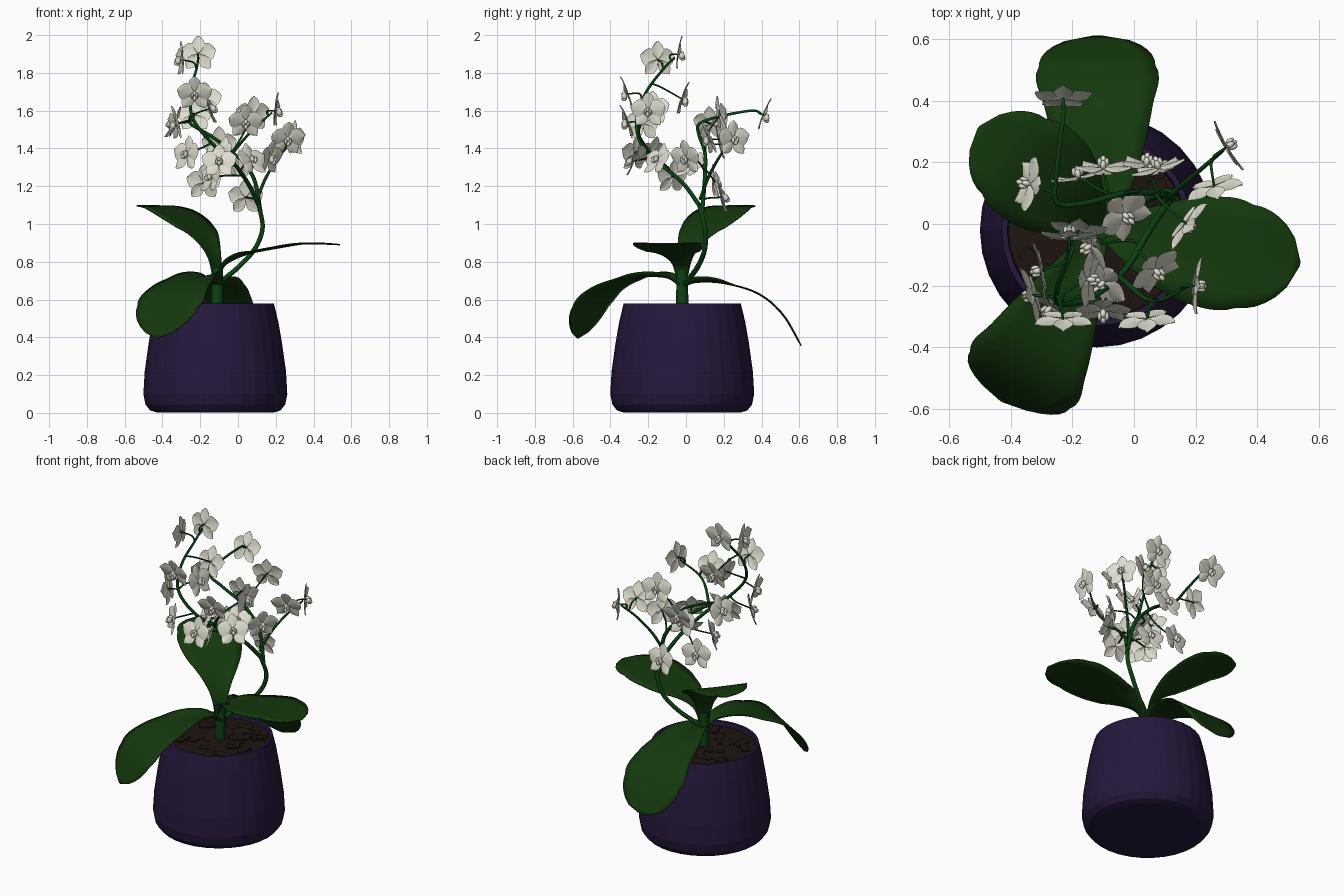
import bpy, bmesh, math, random
from mathutils import Vector, Matrix

if "Cube" in bpy.data.objects:
    bpy.data.objects.remove(bpy.data.objects["Cube"])

random.seed(4)
CX, CY = -0.12, -0.02


def material(name, rgb):
    m = bpy.data.materials.new(name)
    m.diffuse_color = (*rgb, 1)
    m.use_nodes = True
    m.node_tree.nodes["Principled BSDF"].inputs["Base Color"].default_value = m.diffuse_color
    return m


PURPLE = material("pot_purple", (0.019, 0.009, 0.045))
BROWN = material("bark_brown", (0.013, 0.007, 0.005))
LEAF = material("leaf_green", (0.007, 0.04, 0.004))
STEM = material("stem_green", (0.003, 0.055, 0.006))
WHITE = material("petal_white", (0.72, 0.72, 0.62))


def add_object(name, mesh, mat=None):
    ob = bpy.data.objects.new(name, mesh)
    bpy.context.collection.objects.link(ob)
    if mat:
        mesh.materials.append(mat)
    return ob


def finish(name, bm, mat, angle=40):
    bmesh.ops.recalc_face_normals(bm, faces=bm.faces)
    mesh = bpy.data.meshes.new(name)
    bm.to_mesh(mesh)
    bm.free()
    ob = add_object(name, mesh, mat)
    if angle:
        bpy.ops.object.select_all(action='DESELECT')
        ob.select_set(True)
        bpy.context.view_layer.objects.active = ob
        bpy.ops.object.shade_smooth_by_angle(angle=math.radians(angle))
    return ob


def smooth_path(pts, n=6):
    """Catmull-Rom samples through the points (any dimension)."""
    P = [Vector(p) for p in pts]
    P = [2 * P[0] - P[1]] + P + [2 * P[-1] - P[-2]]
    out = []
    for i in range(1, len(P) - 2):
        a, b, c, d = P[i - 1:i + 3]
        for k in range(n):
            t = k / n
            out.append(0.5 * (2 * b + (c - a) * t + (2 * a - 5 * b + 4 * c - d) * t * t
                              + (3 * b - a - 3 * c + d) * t ** 3))
    return out + [P[-2]]


def tube(name, pts, r0, r1, mat=STEM, n=6):
    path = smooth_path(pts, n)
    cu = bpy.data.curves.new(name, 'CURVE')
    cu.dimensions, cu.bevel_depth, cu.bevel_resolution, cu.use_fill_caps = '3D', 1, 2, True
    sp = cu.splines.new('POLY')
    sp.points.add(len(path) - 1)
    for i, p in enumerate(path):
        sp.points[i].co = (*p, 1)
        sp.points[i].radius = r0 + (r1 - r0) * i / (len(path) - 1)
    tmp = bpy.data.objects.new(name, cu)
    bpy.context.collection.objects.link(tmp)
    bpy.context.view_layer.update()
    mesh = bpy.data.meshes.new_from_object(tmp.evaluated_get(bpy.context.evaluated_depsgraph_get()))
    bpy.data.objects.remove(tmp)
    mesh.materials.clear()
    for p in mesh.polygons:
        p.use_smooth = True
    add_object(name, mesh, mat)
    return path


def lathe(name, profile, mat, sides=32):
    bm = bmesh.new()
    vs = [bm.verts.new((CX + r, CY, z)) for r, z in profile]
    es = [bm.edges.new(e) for e in zip(vs, vs[1:])]
    bmesh.ops.spin(bm, geom=vs + es, cent=(CX, CY, 0), axis=(0, 0, 1),
                   angle=2 * math.pi, steps=sides, use_duplicate=False)
    bmesh.ops.remove_doubles(bm, verts=bm.verts, dist=1e-5)
    return finish(name, bm, mat, 0)


# Pot and bark filling
lathe("pot", [(0, 0.002), (0.31, 0.002), (0.345, 0.013), (0.37, 0.045), (0.381, 0.1), (0.374, 0.22),
              (0.353, 0.37), (0.334, 0.48), (0.31, 0.58), (0.292, 0.58), (0.285, 0.5), (0, 0.5)], PURPLE)
lathe("soil", [(0, 0.563), (0.1, 0.561), (0.2, 0.558), (0.288, 0.553)], BROWN)
bm = bmesh.new()
for i in range(30):
    r, a = 0.24 * math.sqrt(random.random()), random.random() * 6.28
    M = (Matrix.Translation((CX + r * math.cos(a), CY + r * math.sin(a), 0.557))
         @ Matrix.Rotation(random.random() * 6.28, 4, 'Z')
         @ Matrix.Rotation(random.uniform(-.15, .15), 4, 'X') @ Matrix.Diagonal((0.09, 0.045, 0.012, 1)))
    bmesh.ops.create_cube(bm, size=1, matrix=M)
finish("bark_chips", bm, BROWN, 0)


# Leaves: centre line with half width, last section rounded off
def leaf(name, pts, widths, tip=0.5, seg=6):
    path = smooth_path([(*p, w) for p, w in zip(pts, widths)], seg)
    d = Vector(pts[-1]) - Vector(pts[0])
    side = Vector((-d.y, d.x, 0)).normalized()
    bm, rows, N = bmesh.new(), [], len(path) - 1
    for i, q in enumerate(path):
        s = max(0, (i - (N - seg)) / seg)
        w = q[3] if s == 0 else widths[-2] * max(1 - s * s, 0.006) ** tip
        c = Vector(q[:3])
        fold = 0.7 * max(0, 1 - 2.2 * i / N)
        rows.append([bm.verts.new(c + side * w * u + Vector((0, 0, w * (fold * u * u + 0.02 * abs(u)))))
                     for u in (-1, -.7, -.35, 0, .35, .7, 1)])
    for a, b in zip(rows, rows[1:]):
        for k in range(6):
            bm.faces.new((a[k], a[k + 1], b[k + 1], b[k]))
    ob = finish(name, bm, LEAF, 60)
    m = ob.modifiers.new("thickness", 'SOLIDIFY')
    m.thickness, m.offset = 0.006, 0


leaf("leaf_back_left", [(-.11, -.02, .68), (-.13, .0, .82), (-.2, .07, .95), (-.29, .145, 1.03),
                        (-.39, .22, 1.083), (-.505, .315, 1.097)], (.03, .06, .135, .18, .16, .02), .65)
leaf("leaf_right", [(-.11, -.02, .68), (-.07, -.03, .78), (.05, -.06, .84), (.2, -.085, .872),
                    (.36, -.105, .895), (.54, -.13, .89)], (.03, .05, .12, .175, .17, .02), .62)
leaf("leaf_back", [(-.11, -.02, .66), (-.11, .05, .69), (-.11, .2, .685), (-.115, .38, .63),
                   (-.12, .51, .52), (-.12, .61, .355)], (.03, .07, .13, .175, .19, .02))
leaf("leaf_front_left", [(-.11, -.02, .66), (-.15, -.1, .715), (-.23, -.26, .715), (-.31, -.41, .66),
                         (-.37, -.505, .56), (-.43, -.575, .395)], (.03, .06, .125, .175, .187, .02), .7)

# Crown and branching flower stems
tube("crown", [(-.11, -.02, .54), (-.11, -.02, .66), (-.11, -.02, .77)], .033, .03)
tube("main_stem", [(-.11, -.01, .68), (0, .06, .77), (.09, .1, .87), (.13, .1, .98), (.11, .07, 1.1)], .014, .012)
branches = []
branches += tube("branch_front", [(.11, .07, 1.1), (.05, -.02, 1.22), (-.03, -.15, 1.33), (-.14, -.24, 1.43),
                                  (-.24, -.26, 1.56), (-.25, -.21, 1.7), (-.22, -.12, 1.82),
                                  (-.21, -.06, 1.88)], .012, .006)
branches += tube("branch_front_right", [(-.05, -.17, 1.35), (.06, -.25, 1.48), (.18, -.2, 1.59)], .009, .005)
branches += tube("branch_back", [(.12, .085, 1.06), (.08, .1, 1.25), (-.03, .1, 1.38), (-.15, .07, 1.47),
                                 (-.25, .07, 1.53), (-.25, .18, 1.57), (-.23, .35, 1.6), (-.23, .4, 1.58)], .012, .006)
branches += tube("branch_back_right", [(.1, .075, 1.13), (.15, .12, 1.25), (.22, .18, 1.36), (.29, .24, 1.44)],
                 .009, .006)

# One flower mesh: local +y is its face, z is up
bm = bmesh.new()


def petal(angle, length, width, lift):
    rows = []
    for i in range(10):
        t = 0.5 - 0.5 * math.cos(math.pi * i / 9)
        w = width * max(0.1, math.sin(math.pi * t ** 1.15)) ** 0.75
        row = []
        for u in (-1, -.5, 0, .5, 1):
            p = Vector((w * u, lift + 0.008 * t * t - 0.006 * u * u, 0.004 + length * t))
            row.append(bm.verts.new(Matrix.Rotation(math.radians(angle), 3, 'Y') @ p))
        rows.append(row)
    for a, b in zip(rows, rows[1:]):
        for k in range(4):
            bm.faces.new((a[k], a[k + 1], b[k + 1], b[k]))


for ang in (0, 140, -140):
    petal(ang, 0.094, 0.032, 0)
for ang in (75, -75):
    petal(ang, 0.09, 0.048, 0.005)
for loc, size in (((0, .014, .006), (.010, .016, .012)), ((.012, .02, -.006), (.008, .015, .017)),
                  ((-.012, .02, -.006), (.008, .015, .017)), ((0, .024, -.018), (.010, .016, .014))):
    bmesh.ops.create_uvsphere(bm, u_segments=10, v_segments=6, radius=1,
                              matrix=Matrix.Translation(loc) @ Matrix.Diagonal((*size, 1)))
proto = finish("flower_01", bm, WHITE, 60)

# Flower positions and facing directions
flowers = [((-.21, -.04, 1.9), (0, 1, -.15)), ((-.30, -.15, 1.87), (-1, -.2, 0)),
           ((-.23, -.31, 1.69), (0, -1, -.35)), ((-.15, -.18, 1.61), (1, -.1, .35)),
           ((-.18, -.02, 1.66), (.1, 1, -.35)), ((-.33, -.23, 1.53), (-1, -.3, -.2)),
           ((-.27, -.27, 1.37), (-.7, -.7, .2)), ((.04, -.31, 1.54), (.1, -1, -.4)),
           ((-.1, -.28, 1.33), (0, -1, .4)), ((.2, -.2, 1.6), (1, -.1, -.1)),
           ((.08, .18, 1.58), (-.3, 1, .2)), ((-.23, .41, 1.575), (0, 1, -.4)),
           ((.26, .12, 1.45), (.3, -1, -.4)), ((.30, .25, 1.45), (.85, .5, 0)),
           ((.17, 0, 1.35), (.8, -.6, -.25)), ((-.1, .18, 1.42), (0, 1, .25)),
           ((-.34, .13, 1.53), (-1, .2, .45)), ((-.18, .15, 1.22), (-.2, 1, .1)),
           ((.04, .19, 1.14), (.1, 1, .25)), ((.07, -.15, 1.34), (.5, -.6, .45)),
           ((-.1, -.19, 1.38), (-.5, -.5, .5)), ((-.03, .03, 1.31), (.4, -.4, .6)),
           ((-.14, -.07, 1.25), (-.8, -.5, .3))]
for i, (pos, face) in enumerate(flowers):
    p, f = Vector(pos), Vector(face).normalized()
    ob = proto if i == 0 else add_object(f"flower_{i + 1:02d}", proto.data)
    x = f.cross(Vector((0, 0, 1))).normalized()
    R = Matrix((x, f, x.cross(f))).transposed().to_4x4()
    ob.matrix_world = Matrix.Translation(p) @ R
    # short stalk from the nearest, slightly lower point of a branch
    q = min(branches, key=lambda b: (b - (p - f * .05 - Vector((0, 0, .03)))).length)
    tube(f"flower_stalk_{i + 1:02d}", [q, (q + p) / 2 - f * .025 + Vector((0, 0, .01)), p + f * .006],
         .0055, .004, n=4)
